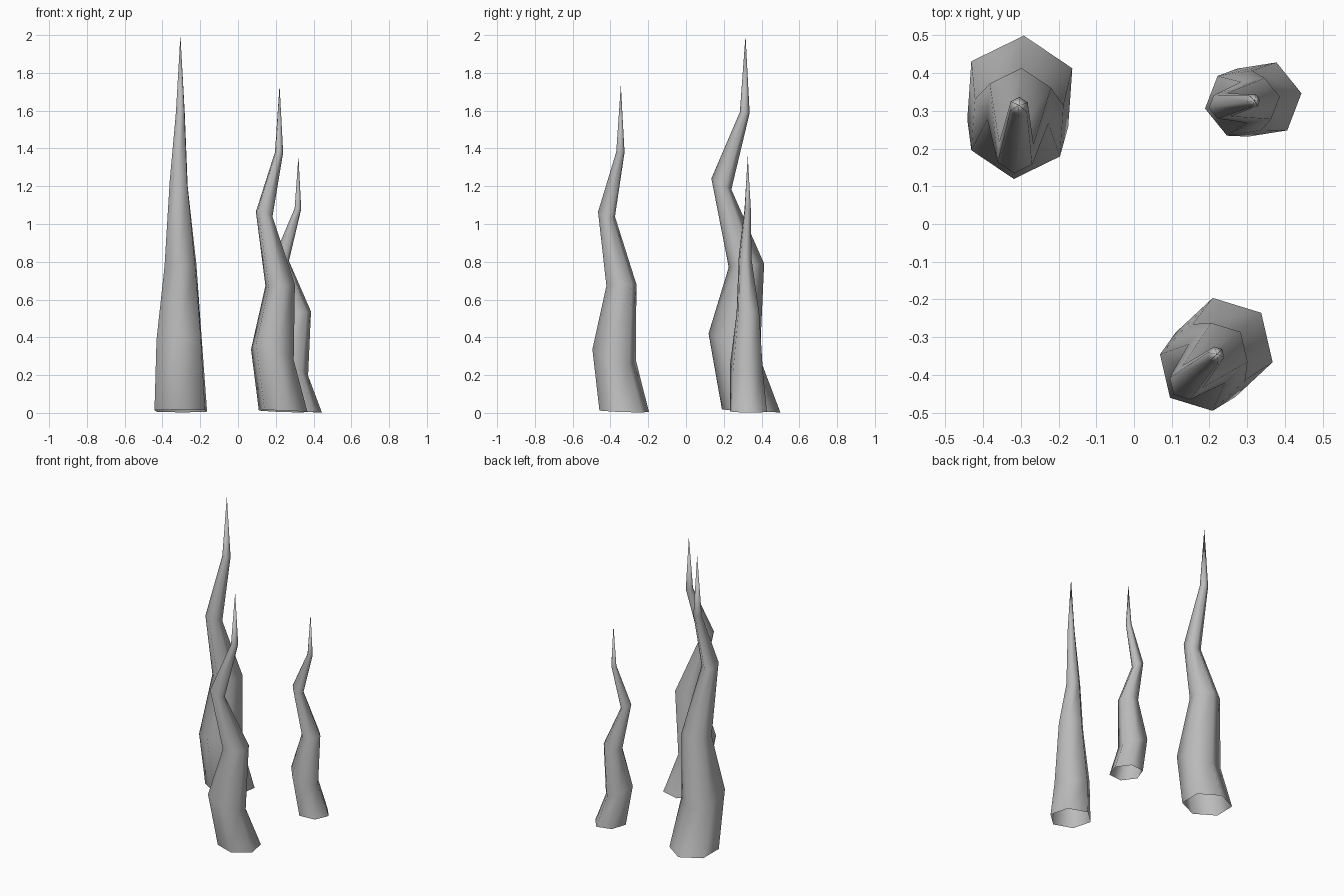
import bpy
import bmesh
import math

if "Cube" in bpy.data.objects:
    bpy.data.objects.remove(bpy.data.objects["Cube"])

SIDES = 6
# Rings from base to top: offset along the bend, height, radius, tilt
RINGS = [
    (0.030, 0.010, 0.155, -0.05),
    (-0.060, 0.355, 0.136, -0.48),
    (0.005, 0.780, 0.094, 0.10),
    (-0.128, 1.212, 0.053, -0.55),
    (-0.004, 1.590, 0.026, -0.10),
]
TIP_HEIGHT = 2.0

grey = bpy.data.materials.new("stone_grey")
grey.diffuse_color = (0.5, 0.5, 0.5, 1.0)
grey.use_nodes = True
grey.node_tree.nodes["Principled BSDF"].inputs["Base Color"].default_value = grey.diffuse_color


def make_spike(name, x, y, scale, turn):
    """Crooked, open-based, six-sided spike whose tip is above (x, y)."""
    bm = bmesh.new()
    c, s = math.cos(math.radians(turn)), math.sin(math.radians(turn))

    def vert(u, v, z):
        return bm.verts.new((x + scale * (u * c - v * s),
                             y + scale * (u * s + v * c), scale * z))

    loops = []
    for offset, height, radius, tilt in RINGS:
        loop = []
        for i in range(SIDES):
            a = math.tau * i / SIDES
            du, dv = radius * math.cos(a), radius * math.sin(a)
            loop.append(vert(offset + du, dv, height + tilt * du))
        loops.append(loop)

    # Side walls
    for low, high in zip(loops, loops[1:]):
        for i in range(SIDES):
            j = (i + 1) % SIDES
            bm.faces.new((low[i], low[j], high[j], high[i]))
    # Pointed tip
    tip = vert(0, 0, TIP_HEIGHT)
    for i in range(SIDES):
        bm.faces.new((loops[-1][i], loops[-1][(i + 1) % SIDES], tip))
    for face in bm.faces:
        face.smooth = True

    mesh = bpy.data.meshes.new(name)
    bm.to_mesh(mesh)
    bm.free()
    mesh.materials.append(grey)
    obj = bpy.data.objects.new(name, mesh)
    bpy.context.collection.objects.link(obj)


make_spike("tall_spike", -0.305, 0.315, 1.0, 86)
make_spike("middle_spike", 0.220, -0.345, 0.868, 43)
make_spike("small_spike", 0.320, 0.327, 0.68, 9)
